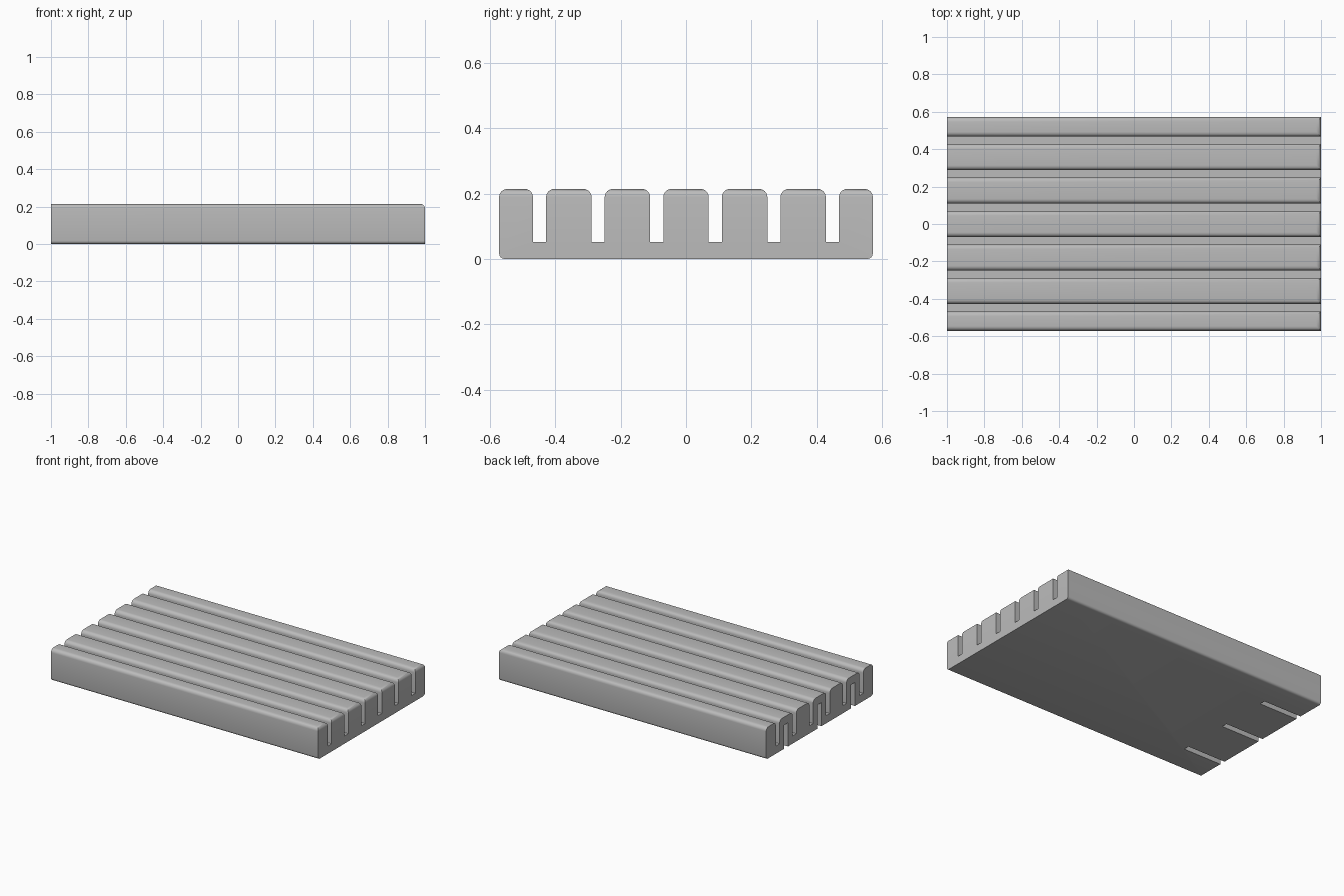
import bpy
import bmesh

cube = bpy.data.objects.get("Cube")
if cube:
    bpy.data.objects.remove(cube, do_unlink=True)

HALF_W, HEIGHT, FLOOR = 0.571, 0.214, 0.052
PITCH, GAP = 0.179, 0.04

grey = bpy.data.materials.new("plain_grey")
grey.use_nodes = True
colour = (0.5, 0.5, 0.5, 1)
grey.diffuse_color = colour
grey.node_tree.nodes["Principled BSDF"].inputs["Base Color"].default_value = colour


def make_object(name, bm):
    bmesh.ops.recalc_face_normals(bm, faces=bm.faces)
    mesh = bpy.data.meshes.new(name)
    bm.to_mesh(mesh)
    bm.free()
    mesh.materials.append(grey)
    obj = bpy.data.objects.new(name, mesh)
    bpy.context.collection.objects.link(obj)
    return obj


def round_edges(bm, test, radius, segments):
    edges = [e for e in bm.edges if test(*[v.co for v in e.verts])]
    bmesh.ops.bevel(bm, geom=edges, offset=radius, segments=segments,
                    profile=0.5, affect='EDGES', clamp_overlap=True)


# Ribbed cross-section with six open grooves, extruded along x
outline = [(-HALF_W, 0), (-HALF_W, HEIGHT)]
for i in range(6):
    y = (i - 2.5) * PITCH
    a, b = y - GAP / 2, y + GAP / 2
    outline += [(a, HEIGHT), (a, FLOOR), (b, FLOOR), (b, HEIGHT)]
outline += [(HALF_W, HEIGHT), (HALF_W, 0)]

bm = bmesh.new()
end = bm.faces.new([bm.verts.new((-1, y, z)) for y, z in outline])
extruded = bmesh.ops.extrude_face_region(bm, geom=[end], use_keep_orig=True)
for v in extruded["geom"]:
    if isinstance(v, bmesh.types.BMVert):
        v.co.x = 1
bmesh.ops.recalc_face_normals(bm, faces=bm.faces)

# Round the rib tops along their length and at the +x end
round_edges(bm, lambda p, q: min(p.z, q.z) > HEIGHT - 0.001
            and (abs(p.x - q.x) > 1 or min(p.x, q.x) > 0.99), 0.025, 6)
# Round the two long bottom edges
round_edges(bm, lambda p, q: max(p.z, q.z) < 0.001 and abs(p.x - q.x) > 1, 0.017, 4)
board = make_object("ribbed_board", bm)

# Three slots cut into the underside at the -x end
bm = bmesh.new()
for y in (-2 * PITCH, 0, 2 * PITCH):
    made = bmesh.ops.create_cube(bm, size=1)
    for v in made["verts"]:
        v.co.x = -1.1 if v.co.x < 0 else -0.715
        v.co.y = y + v.co.y * GAP
        v.co.z = -0.1 if v.co.z < 0 else 0.16
cutter = make_object("slot_cutter", bm)
cutter.hide_render = True
cutter.hide_set(True)
cutter.display_type = 'WIRE'

cut = board.modifiers.new("underside_slots", 'BOOLEAN')
cut.operation = 'DIFFERENCE'
cut.solver = 'EXACT'
cut.object = cutter

# Apply the cut, then smooth only the rounded edges
bpy.ops.object.select_all(action='DESELECT')
board.select_set(True)
bpy.context.view_layer.objects.active = board
bpy.ops.object.modifier_apply(modifier=cut.name)
bpy.data.objects.remove(cutter, do_unlink=True)
bpy.ops.object.shade_smooth_by_angle(angle=0.6)
